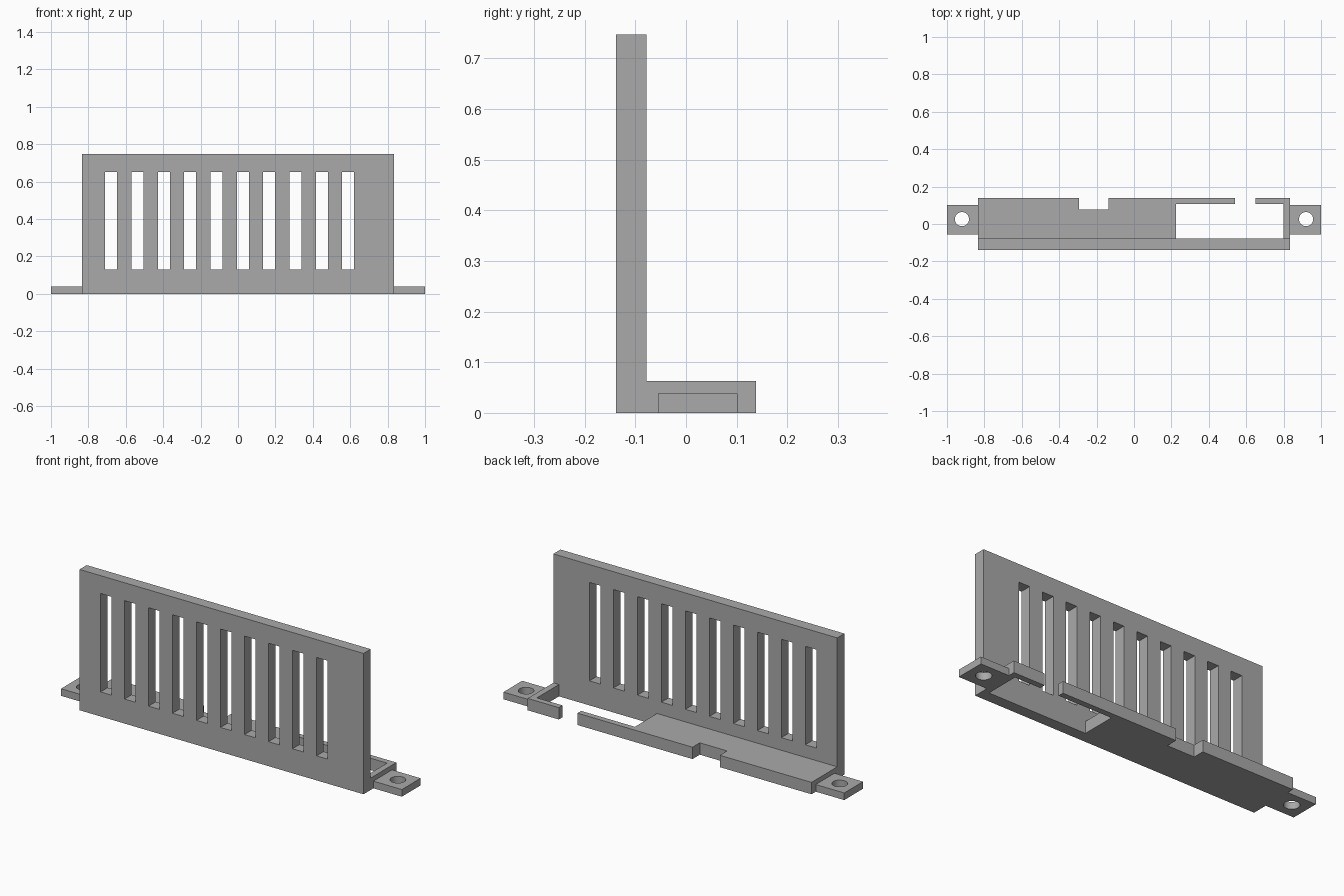
import bpy
import bmesh
from mathutils import Vector

cube = bpy.data.objects.get("Cube")
if cube:
    bpy.data.objects.remove(cube, do_unlink=True)

# Single plain grey
grey = bpy.data.materials.new("plain grey")
grey.use_nodes = True
COLOUR = (0.4, 0.4, 0.4, 1)
grey.diffuse_color = COLOUR
grey.node_tree.nodes["Principled BSDF"].inputs["Base Color"].default_value = COLOUR

HALF = 0.833            # half width of the panel
FRONT, INNER, BACK = -0.138, -0.078, 0.138


def add_object(name, bm):
    bmesh.ops.recalc_face_normals(bm, faces=bm.faces[:])
    mesh = bpy.data.meshes.new(name)
    bm.to_mesh(mesh)
    bm.free()
    mesh.materials.append(grey)
    obj = bpy.data.objects.new(name, mesh)
    bpy.context.scene.collection.objects.link(obj)
    return obj


def add_prism(bm, outline, low, high):
    """Extrude a flat outline upwards from low to high."""
    face = bm.faces.new([bm.verts.new((x, y, low)) for x, y in outline])
    grown = bmesh.ops.extrude_face_region(bm, geom=[face])["geom"]
    verts = [v for v in grown if isinstance(v, bmesh.types.BMVert)]
    bmesh.ops.translate(bm, verts=verts, vec=Vector((0, 0, high - low)))


def rect(x0, x1, y0, y1):
    return [(x0, y0), (x1, y0), (x1, y1), (x0, y1)]


def prism(name, outline, low, high):
    bm = bmesh.new()
    add_prism(bm, outline, low, high)
    return add_object(name, bm)


def combine(target, tool, operation):
    """Apply a boolean and discard the tool object."""
    mod = target.modifiers.new("cut", 'BOOLEAN')
    mod.operation, mod.solver, mod.object = operation, 'EXACT', tool
    bpy.context.view_layer.update()
    graph = bpy.context.evaluated_depsgraph_get()
    mesh = bpy.data.meshes.new_from_object(target.evaluated_get(graph))
    target.modifiers.clear()
    target.data = mesh
    bpy.data.objects.remove(tool, do_unlink=True)


# Upright panel
bracket = prism("slotted_bracket", rect(-HALF, HALF, FRONT, INNER), 0, 0.747)

# Floor with rear notch, large opening and a gap in the rear rail
floor_outline = [
    (-HALF, FRONT), (HALF, FRONT), (HALF, BACK), (0.65, BACK), (0.65, 0.107),
    (0.80, 0.107), (0.80, INNER), (0.225, INNER), (0.225, 0.107),
    (0.54, 0.107), (0.54, BACK), (-0.135, BACK), (-0.135, 0.077),
    (-0.295, 0.077), (-0.295, BACK), (-HALF, BACK),
]
combine(bracket, prism("floor", floor_outline, 0, 0.063), 'UNION')

# Mounting tabs at both ends
for side in (-1, 1):
    x0, x1 = sorted((side * HALF, side))
    combine(bracket, prism("tab", rect(x0, x1, -0.055, 0.102), 0, 0.038), 'UNION')

# Row of ten vertical slots
bm = bmesh.new()
for i in range(10):
    x = -0.71 + i * 0.1408
    add_prism(bm, rect(x, x + 0.064, FRONT - 0.05, INNER + 0.05), 0.13, 0.652)
combine(bracket, add_object("slot_cutter", bm), 'DIFFERENCE')

# Screw holes through the tabs
bm = bmesh.new()
for side in (-1, 1):
    hole = bmesh.ops.create_cone(bm, cap_ends=True, segments=32, radius1=0.038,
                                 radius2=0.038, depth=0.2)["verts"]
    bmesh.ops.translate(bm, verts=hole, vec=Vector((side * 0.92, 0.026, 0)))
combine(bracket, add_object("hole_cutter", bm), 'DIFFERENCE')

# Smooth only the hole walls
bpy.ops.object.select_all(action='DESELECT')
bracket.select_set(True)
bpy.context.view_layer.objects.active = bracket
bpy.ops.object.shade_smooth_by_angle()
